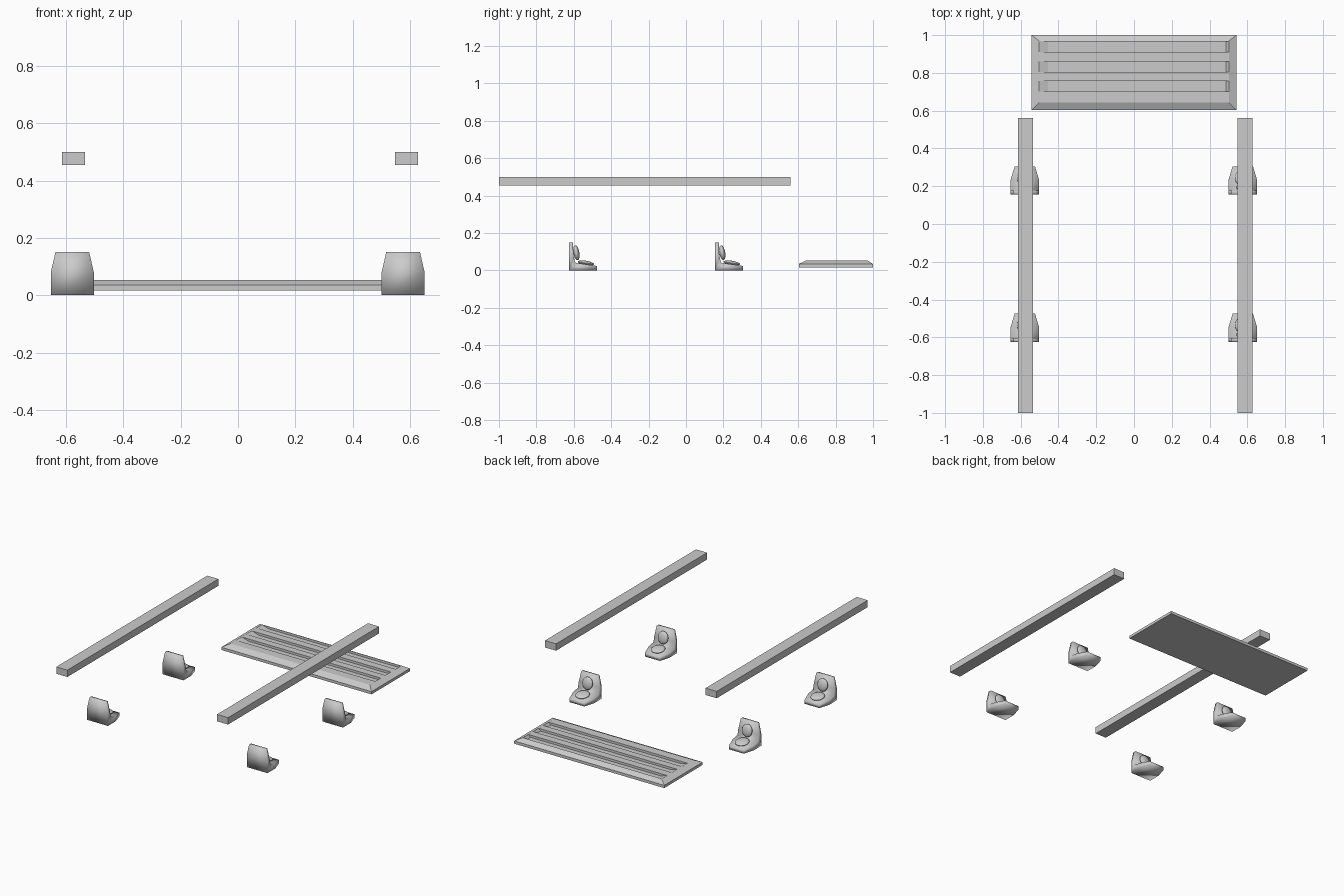
import bpy, bmesh, math
from mathutils import Matrix

if "Cube" in bpy.data.objects:
    bpy.data.objects.remove(bpy.data.objects["Cube"])


def make_object(name, bm, smooth=False):
    bmesh.ops.recalc_face_normals(bm, faces=bm.faces)
    mesh = bpy.data.meshes.new(name)
    bm.to_mesh(mesh)
    bm.free()
    for p in mesh.polygons:
        p.use_smooth = smooth
    ob = bpy.data.objects.new(name, mesh)
    bpy.context.collection.objects.link(ob)
    return ob


def stack(name, rings):
    """Closed solid through rectangles given as (x0, x1, y0, y1, z)."""
    bm = bmesh.new()
    loops = []
    for x0, x1, y0, y1, z in rings:
        loops.append([bm.verts.new(c) for c in
                      ((x0, y0, z), (x1, y0, z), (x1, y1, z), (x0, y1, z))])
    bm.faces.new(loops[0])
    bm.faces.new(loops[-1])
    for a, b in zip(loops, loops[1:]):
        for i in range(4):
            j = (i + 1) % 4
            bm.faces.new((a[i], a[j], b[j], b[i]))
    return make_object(name, bm)


# Long rails
for side, x in (("left", -0.574), ("right", 0.588)):
    stack(f"rail_{side}", [(x - 0.04, x + 0.04, -1, 0.56, z) for z in (0.455, 0.5)])

# Chamfered plate
plate = stack("plate", [(-0.543, 0.543, 0.603, 1.0, 0.017),
                        (-0.543, 0.543, 0.603, 1.0, 0.035),
                        (-0.503, 0.503, 0.643, 0.97, 0.054)])

# Three grooves with sloped ends
for i, y in enumerate((0.729, 0.833, 0.939)):
    cutter = stack(f"groove_cutter_{i}", [(-0.455, 0.488, y - 0.028, y + 0.028, 0.039),
                                          (-0.502, 0.502, y - 0.028, y + 0.028, 0.0541),
                                          (-0.502, 0.502, y - 0.028, y + 0.028, 0.08)])
    cutter.hide_render = True
    cutter.hide_set(True)
    cutter.display_type = 'WIRE'
    mod = plate.modifiers.new(f"groove_{i}", 'BOOLEAN')
    mod.operation = 'DIFFERENCE'
    mod.solver = 'EXACT'
    mod.object = cutter

# L-shaped bracket profile: y, z, half width
PROFILE = [(0, 0, .075), (0, .08, .075), (0, .15, .059), (.021, .15, .059),
           (.023, .08, .075), (.032, .042, .075), (.08, .034, .075),
           (.15, .024, .054), (.15, 0, .054), (.08, 0, .075)]
SIDE_QUADS = [(1, 2, 3, 4), (0, 1, 4, 5), (0, 5, 6, 9), (6, 7, 8, 9)]


def bracket(name, x, y):
    bm = bmesh.new()
    left, right = [[bm.verts.new((x + s * w, y + py, pz)) for py, pz, w in PROFILE]
                   for s in (-1, 1)]
    n = len(PROFILE)
    for i in range(n):
        j = (i + 1) % n
        bm.faces.new((left[i], left[j], right[j], right[i]))
    for q in SIDE_QUADS:
        for row in (left, right):
            bm.faces.new([row[i] for i in q])
    make_object(name, bm, True)


def pad(name, loc, radii, tilt):
    bm = bmesh.new()
    m = (Matrix.Translation(loc) @ Matrix.Rotation(math.radians(tilt), 4, 'X')
         @ Matrix.Diagonal((*radii, 1)))
    bmesh.ops.create_uvsphere(bm, u_segments=32, v_segments=16, radius=1, matrix=m)
    make_object(name, bm, True)


# Four brackets, each with a domed pad on the wall and on the foot
for sx, x in (("left", -0.578), ("right", 0.576)):
    for sy, y in (("front", -0.625), ("back", 0.155)):
        tag = f"{sy}_{sx}"
        bracket(f"bracket_{tag}", x, y)
        pad(f"wall_pad_{tag}", (x, y + 0.039, 0.095), (0.036, 0.04, 0.016), -80)
        pad(f"foot_pad_{tag}", (x, y + 0.09, 0.04), (0.042, 0.044, 0.012), -9)
